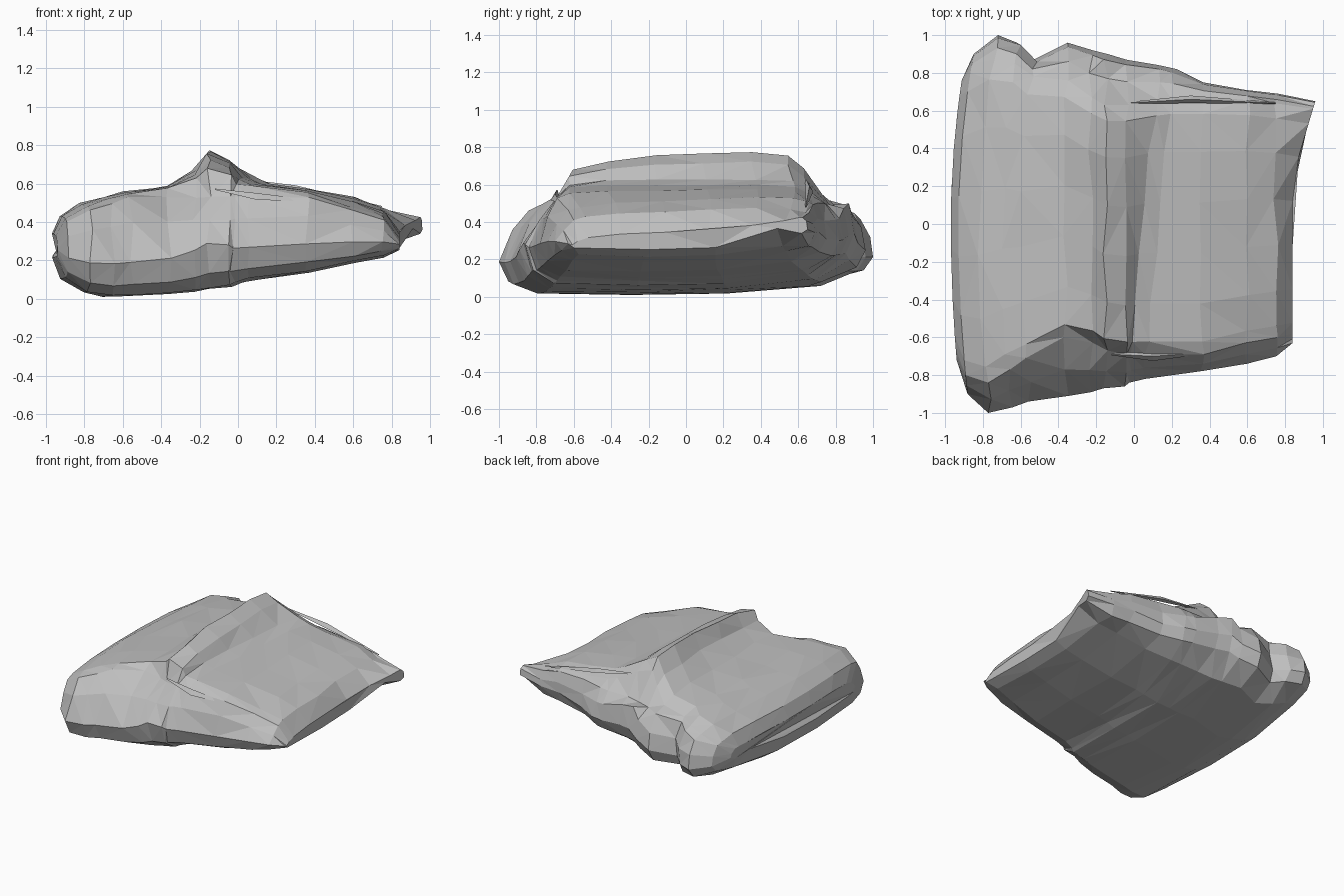
import bpy, bmesh, random
from mathutils import Vector

random.seed(4)
cube = bpy.data.objects.get("Cube")
if cube:
    bpy.data.objects.remove(cube, do_unlink=True)

grey = bpy.data.materials.new("plain grey")
grey.use_nodes = True
grey.diffuse_color = (0.52, 0.52, 0.52, 1)
grey.node_tree.nodes["Principled BSDF"].inputs["Base Color"].default_value = grey.diffuse_color


def finish(bm, name):
    """Triangulate into flat facets and make the object."""
    bmesh.ops.triangulate(bm, faces=bm.faces[:])
    bmesh.ops.recalc_face_normals(bm, faces=bm.faces[:])
    mesh = bpy.data.meshes.new(name)
    bm.to_mesh(mesh)
    bm.free()
    mesh.materials.append(grey)
    obj = bpy.data.objects.new(name, mesh)
    bpy.context.scene.collection.objects.link(obj)
    return obj


def loft(bm, rings):
    """Skin a row of closed rings and cap both ends."""
    rows = [[bm.verts.new(p) for p in ring] for ring in rings]
    for a, b in zip(rows, rows[1:]):
        for i in range(len(a)):
            j = (i + 1) % len(a)
            bm.faces.new((a[i], a[j], b[j], b[i]))
    bm.faces.new(rows[0])
    bm.faces.new(rows[-1])


def mix(a, b, t):
    return a + (b - a) * t


def bend(x, y, z):
    """Bow the left side, skew the ridge foot and pull out the back left corner."""
    if x < -0.5:
        x += (0.1 if y > 0 else 0.06) * y * y
    elif 0 <= x < 0.3:
        x += 0.1 * y
    elif x > 0.4:
        if z > 0.3:
            z += 0.04 * y
        if x > 0.78:
            pull = min(max((y - 0.25) / 0.4, 0), 1)
            x += 0.12 * pull
            z += 0.07 * pull
    return Vector((x, y, max(z, 0)))


def section(x, front, front_top, back_top, back, low, top):
    """Closed outline across the parcel at one station."""
    height = top - low
    shoulder = min(top - 0.03, 0.53)
    hump = max(top - 0.59, 0) / 0.18
    pts = [(front * 0.82, low + 0.01),
           (front * 0.95, low + height * 0.12),
           (front, low + height * 0.34),
           (mix(front, front_top, 0.45), mix(low, shoulder, 0.75)),
           (front_top, shoulder)]
    # top panel, with the ridge rising towards the back
    for t in (0.05, 0.2, 0.4, 0.6, 0.8, 0.95):
        y = mix(front_top, back_top, t)
        sag = 0.08 * hump * min(((y - 0.3) / 0.9) ** 2, 1)
        pts.append((y, top - sag - (0.012 if t in (0.05, 0.95) else 0)))
    pts += [(back_top + 0.02, top - height * 0.12),
            (mix(back_top, back, 0.55), mix(low, min(top, 0.58), 0.84)),
            (mix(back_top, back, 0.9), low + height * 0.62),
            (back, low + height * 0.4),
            (back * 0.95, low + height * 0.25),
            (back * 0.75, low + 0.055)]
    # underside
    pts += [(mix(back * 0.75, front * 0.82, t), low + 0.03 * (1 - t) ** 2)
            for t in (0.33, 0.67)]
    ring = []
    for y, z in pts:
        p = bend(x, y, z)
        if -0.9 < x < 0.78:
            p.x += random.uniform(-1, 1) * 0.014
            p.z = max(p.z + random.uniform(-1, 1) * 0.005, 0)
        ring.append(p)
    return ring


# x, front, front top, back top, back, underside, top
stations = [
    (-0.97, -0.72, -0.66, 0.66, 0.76, 0.21, 0.34),
    (-0.93, -0.9, -0.8, 0.78, 0.9, 0.1, 0.43),
    (-0.82, -1, -0.84, 0.85, 1, 0.03, 0.495),
    (-0.7, -0.97, -0.77, 0.83, 0.96, 0.005, 0.53),
    (-0.6, -0.94, -0.71, 0.76, 0.87, 0.005, 0.555),
    (-0.36, -0.91, -0.6, 0.74, 0.96, 0.02, 0.585),
    (-0.23, -0.89, -0.63, 0.65, 0.92, 0.035, 0.67),
    (-0.15, -0.87, -0.67, 0.61, 0.9, 0.045, 0.775),
    (-0.04, -0.86, -0.69, 0.61, 0.87, 0.06, 0.72),
    (0.05, -0.84, -0.69, 0.64, 0.84, 0.08, 0.63),
    (0.13, -0.82, -0.69, 0.65, 0.82, 0.095, 0.6),
    (0.36, -0.78, -0.69, 0.65, 0.75, 0.135, 0.57),
    (0.6, -0.74, -0.63, 0.64, 0.71, 0.185, 0.515),
    (0.75, -0.7, -0.6, 0.62, 0.69, 0.215, 0.46),
    (0.84, -0.63, -0.58, 0.59, 0.65, 0.25, 0.35),
]
bm = bmesh.new()
loft(bm, [section(*s) for s in stations])
finish(bm, "wrapped_body")


def fold(name, path, width):
    """Thin tapered crease lying along a path."""
    rings = []
    for i, p in enumerate(path):
        w = width * (1 if 0 < i < len(path) - 1 else 0.2)
        p = Vector(p)
        rings.append([p + Vector(d) * w for d in ((0, -1, -0.6), (0, 0, 0.8), (0, 1, -0.6))])
    bm = bmesh.new()
    loft(bm, rings)
    finish(bm, name)


# pinched creases where the wrapping gathers at each end of the ridge
fold("front_crease", [(-0.12, -0.69, 0.57), (0.1, -0.7, 0.53), (0.4, -0.68, 0.51)], 0.025)
fold("back_crease", [(-0.05, 0.64, 0.63), (0.3, 0.66, 0.575), (0.75, 0.64, 0.48)], 0.02)
